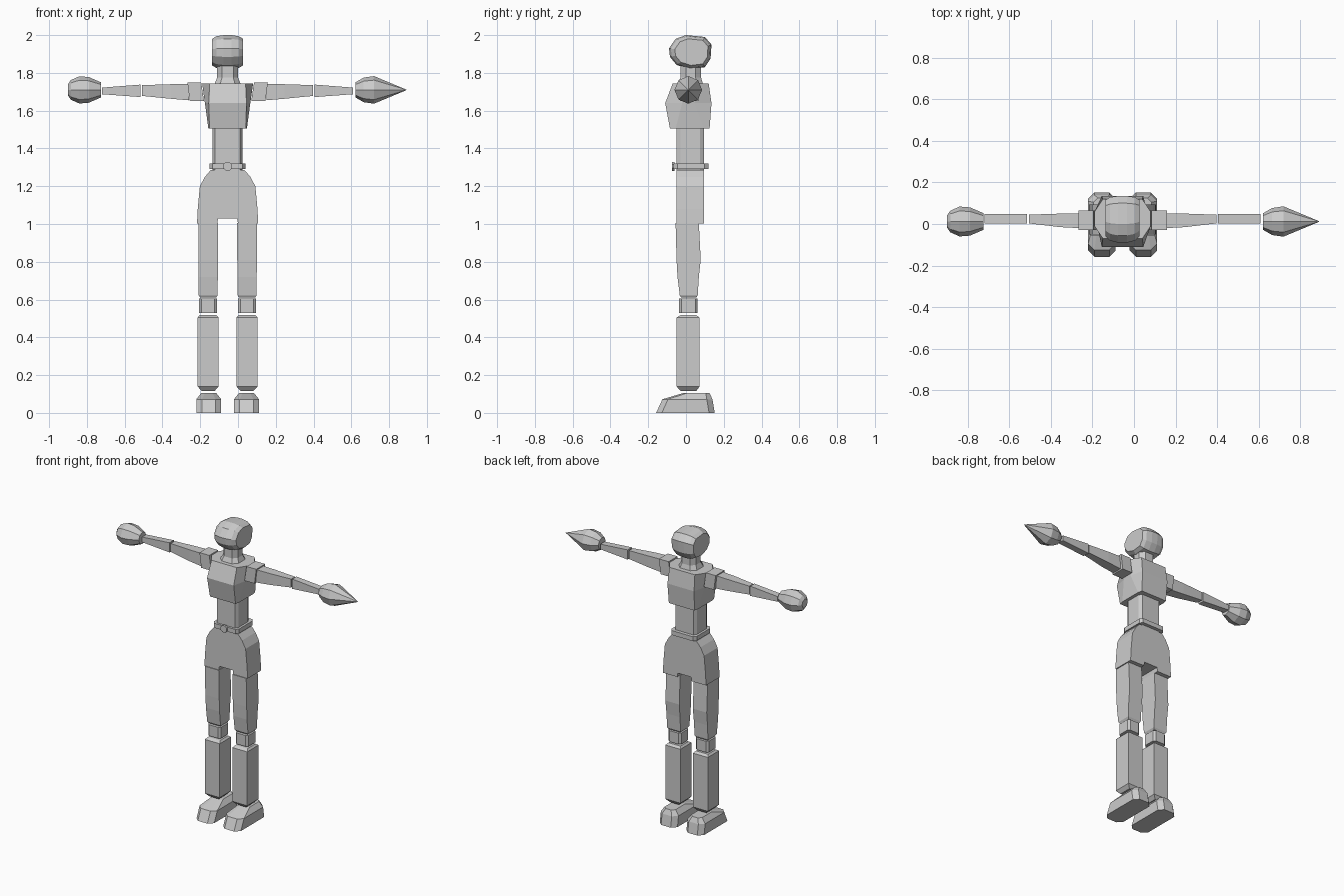
import bpy
import bmesh
import math

cube = bpy.data.objects.get("Cube")
if cube:
    bpy.data.objects.remove(cube, do_unlink=True)

C = -0.055  # body centre line
SIDES = (("left", 1), ("right", -1))

grey = bpy.data.materials.new("plain grey")
grey.use_nodes = True
tone = (0.6, 0.6, 0.6, 1)
grey.diffuse_color = tone
grey.node_tree.nodes["Principled BSDF"].inputs["Base Color"].default_value = tone


def loft(name, rings):
    """Skin a list of equal-length point rings and cap both ends."""
    bm = bmesh.new()
    loops = [[bm.verts.new(p) for p in ring] for ring in rings]
    n = len(loops[0])
    for a, b in zip(loops, loops[1:]):
        for i in range(n):
            j = (i + 1) % n
            bm.faces.new((a[i], a[j], b[j], b[i]))
    bm.faces.new(loops[0])
    bm.faces.new(loops[-1])
    bmesh.ops.remove_doubles(bm, verts=bm.verts, dist=0.0003)
    bmesh.ops.recalc_face_normals(bm, faces=bm.faces)
    mesh = bpy.data.meshes.new(name)
    bm.to_mesh(mesh)
    bm.free()
    mesh.materials.append(grey)
    ob = bpy.data.objects.new(name, mesh)
    bpy.context.collection.objects.link(ob)
    return ob


def octagon(x, z, w, y0, y1, cx=0.0, cy=0.0):
    """Horizontal rectangle of half width w with cut corners."""
    half = [(w, y0 + cy), (w, y1 - cy), (w - cx, y1)]
    pts = [(w - cx, y0)] + half
    pts += [(-u, v) for u, v in reversed(pts)]
    return [(x + u, v, z) for u, v in pts]


def upright(name, x, rows):
    return loft(name, [octagon(x, *row) for row in rows])


def arm_block(name, s, rows):
    """Box along the arm; rows give reach, y range and z range."""
    return loft(name, [[(C + s * u, y0, z0), (C + s * u, y1, z0),
                        (C + s * u, y1, z1), (C + s * u, y0, z1)]
                       for u, y0, y1, z0, z1 in rows])


def turned(name, s, rows):
    """Eight-sided turned shape along the arm axis."""
    ring = [math.tau * i / 8 for i in range(8)]
    return loft(name, [[(C + s * u, 0.012 + r * math.cos(a), 1.71 + r * math.sin(a))
                        for a in ring] for u, r in rows])


# Head: faceted side outline, narrowed towards both cheeks
outline = [(-0.09, 1.93), (-0.055, 1.98), (0.0, 2.0), (0.10, 1.99), (0.135, 1.95),
           (0.13, 1.875), (0.10, 1.83), (0.02, 1.82), (-0.05, 1.842), (-0.085, 1.885)]
head_rows = [(-0.082, 0.78), (-0.06, 0.93), (-0.021, 1.0)]
head_rows += [(-u, k) for u, k in reversed(head_rows)]
loft("head", [[(C + u, 0.05 + (y - 0.05) * k, 1.91 + (z - 1.91) * k)
               for y, z in outline] for u, k in head_rows])

# Neck, chest and abdomen
upright("neck", C, [(1.74, 0.07, -0.045, 0.09, 0.03, 0.03),
                    (1.775, 0.055, -0.03, 0.08, 0.025, 0.03),
                    (1.84, 0.055, -0.03, 0.08, 0.025, 0.03)])
upright("chest", C, [(1.505, 0.102, -0.085, 0.125, 0.006, 0.03),
                     (1.64, 0.12, -0.11, 0.135, 0.02, 0.09),
                     (1.745, 0.135, -0.07, 0.12, 0.04, 0.06)])
upright("abdomen", C, [(1.28, 0.08, -0.05, 0.095, 0.014, 0.022),
                       (1.51, 0.08, -0.05, 0.095, 0.014, 0.022)])

# Belt with an octagonal buckle
upright("belt", C, [(1.29, 0.095, -0.065, 0.118, 0.015, 0.02),
                    (1.32, 0.095, -0.065, 0.118, 0.015, 0.02)])
loft("buckle", [[(C + 0.025 * math.cos(math.pi * (i + 0.5) / 4), y,
                  1.305 + 0.025 * math.sin(math.pi * (i + 0.5) / 4))
                 for i in range(8)] for y in (-0.075, -0.06)])

# Shorts: flat front profile with an arched crotch
half = [(0.05, 1.03), (0.055, 1.003), (0.162, 1.003), (0.158, 1.08),
        (0.147, 1.2), (0.12, 1.25), (0.09, 1.285)]
profile = half + [(-u, z) for u, z in reversed(half)]
loft("shorts", [[(C + u, y, z) for u, z in profile] for y in (-0.05, 0.095)])

for side, s in SIDES:
    # Arms
    loft(side + "_shoulder", [[(C + s * u, y, z) for u, z in
                               ((0.125, 1.65), (0.14, 1.75), (0.213, 1.75), (0.2, 1.65))]
                              for y in (-0.03, 0.065)])
    arm_block(side + "_upper_arm", s, [(0.205, -0.02, 0.05, 1.655, 1.742),
                                       (0.30, -0.015, 0.05, 1.663, 1.74),
                                       (0.452, 0.003, 0.045, 1.678, 1.735)])
    arm_block(side + "_forearm", s, [(0.46, 0.002, 0.047, 1.672, 1.738),
                                     (0.665, 0.002, 0.047, 1.687, 1.722)])
    # Legs
    x = C + s * 0.103
    upright(side + "_thigh", x, [(0.61, 0.042, -0.025, 0.055),
                                 (0.622, 0.05, -0.033, 0.062),
                                 (0.72, 0.051, -0.045, 0.068),
                                 (0.81, 0.052, -0.05, 0.078),
                                 (1.004, 0.052, -0.055, 0.068)])
    upright(side + "_knee", x, [(0.53, 0.048, -0.036, 0.062, 0.014, 0.012),
                                (0.605, 0.048, -0.036, 0.062, 0.014, 0.012)])
    upright(side + "_shin", x, [(0.117, 0.035, -0.03, 0.055),
                                (0.14, 0.056, -0.05, 0.072),
                                (0.505, 0.056, -0.05, 0.072),
                                (0.517, 0.045, -0.03, 0.055)])
    upright(side + "_foot", C + s * 0.1, [(0, 0.066, -0.158, 0.152, 0.03, 0.03),
                                          (0.072, 0.066, -0.125, 0.14, 0.03, 0.03),
                                          (0.105, 0.04, -0.015, 0.125, 0.02, 0.02)])

# Hands: a rounded fist on one side, a spike on the other
turned("right_hand", -1, [(0.67, 0.04), (0.735, 0.068), (0.785, 0.072),
                          (0.83, 0.052), (0.845, 0.03)])
turned("left_hand_spike", 1, [(0.677, 0.04), (0.72, 0.065), (0.775, 0.073), (0.95, 0.0)])
